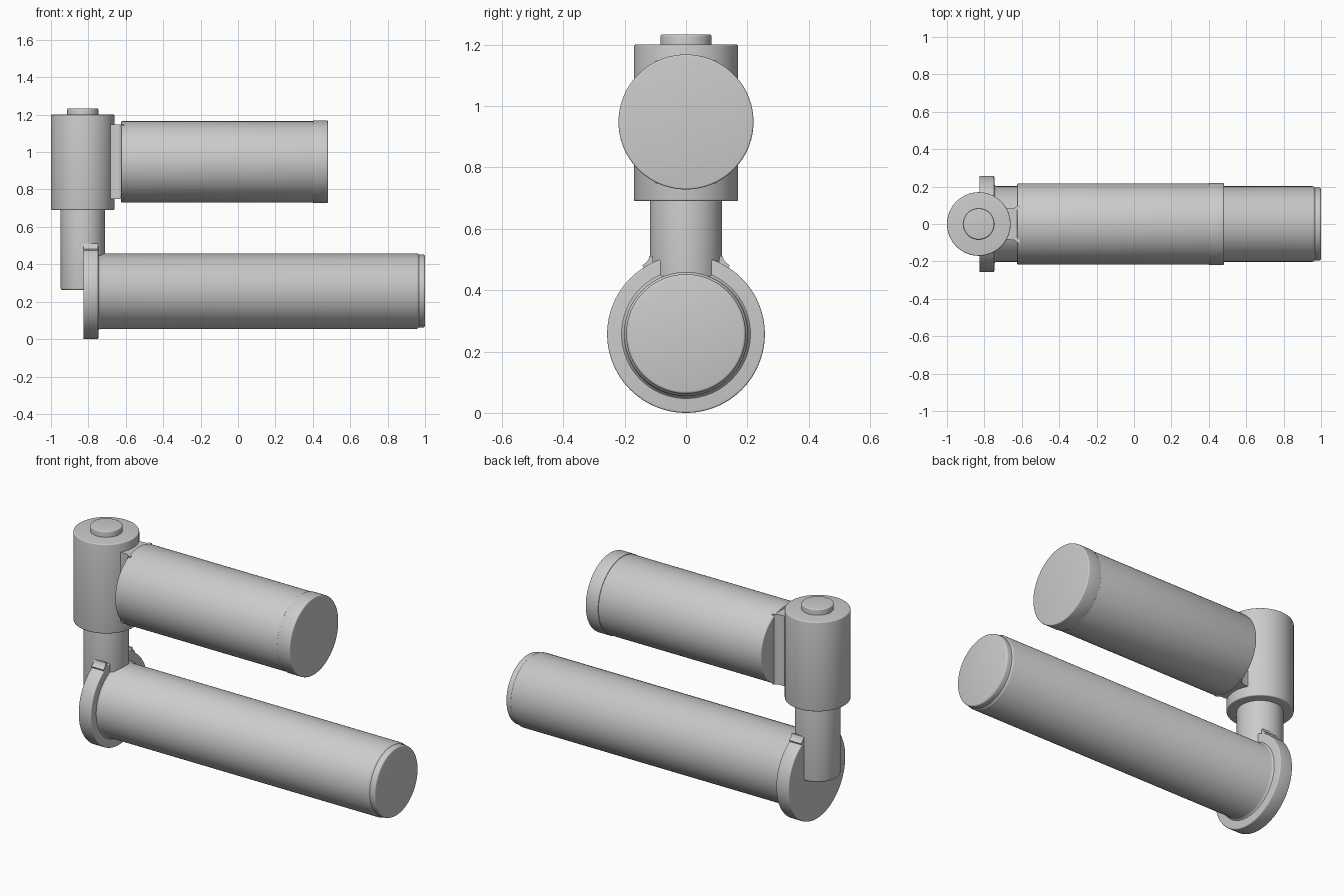
import bpy, bmesh
from math import cos, sin, pi, radians

if "Cube" in bpy.data.objects:
    bpy.data.objects.remove(bpy.data.objects["Cube"])

SEGS = 96


def finish(name, bm):
    bmesh.ops.recalc_face_normals(bm, faces=bm.faces)
    me = bpy.data.meshes.new(name)
    bm.to_mesh(me)
    bm.free()
    ob = bpy.data.objects.new(name, me)
    bpy.context.collection.objects.link(ob)
    bpy.ops.object.select_all(action='DESELECT')
    ob.select_set(True)
    bpy.context.view_layer.objects.active = ob
    bpy.ops.object.shade_smooth_by_angle(angle=radians(32))
    return ob


def fillet(t, r, dt, dr, n=4):
    """Rounded outer corner at (t, r), ordered along increasing t.
    dt > 0: start end of the body, dt < 0: far end."""
    pts = []
    for i in range(n + 1):
        a = i / n * pi / 2
        if dt > 0:
            pts.append((t + dt * (1 - sin(a)), r - dr * (1 - cos(a))))
        else:
            pts.append((t + dt * (1 - sin(a)), r - dr * (1 - cos(a))))
    return pts[::-1] if dt > 0 else pts


def turned(name, profile, axis, centre):
    """Solid of revolution from (position along axis, radius) pairs."""
    bm = bmesh.new()
    rings = []
    for t, r in profile:
        ring = []
        for i in range(SEGS):
            a = 2 * pi * i / SEGS
            u, v = r * cos(a), r * sin(a)
            p = (t, centre[0] + u, centre[1] + v) if axis == 'X' else (centre[0] + u, centre[1] + v, t)
            ring.append(bm.verts.new(p))
        rings.append(ring)
    for a, b in zip(rings, rings[1:]):
        for i in range(SEGS):
            j = (i + 1) % SEGS
            bm.faces.new((a[i], a[j], b[j], b[i]))
    bm.faces.new(rings[0])
    bm.faces.new(rings[-1])
    return finish(name, bm)


def rod(a, b, r, ea, eb):
    """Profile of a plain rod with rounded edges at both ends."""
    for_start = [(t, q) for t, q in fillet(a, r, ea, ea)]
    for_start.sort()
    return for_start + sorted(fillet(b, r, -eb, eb), key=lambda p: (p[0], -p[1]))


HX = -0.83           # hinge axis
LOW, HIGH = 0.257, 0.948   # heights of the two horizontal cylinders

# Vertical hinge: barrel, pin head and post
turned("hinge_barrel", rod(0.69, 1.20, 0.17, 0.006, 0.006), 'Z', (HX, 0))
turned("hinge_pin_head", rod(1.15, 1.233, 0.083, 0.004, 0.006), 'Z', (HX, 0))
turned("hinge_post", rod(0.262, 0.75, 0.118, 0.010, 0.004), 'Z', (HX, 0))

# Lower spindle: flange, small root fillet, shaft and stepped end
turned("spindle_flange", rod(-0.827, -0.747, 0.257, 0.006, 0.006), 'X', (0, LOW))
shaft = [(-0.76, 0.21), (-0.747, 0.21), (-0.742, 0.205), (-0.735, 0.202),
         (0.955, 0.202), (0.963, 0.199), (0.967, 0.195)]
turned("spindle_shaft", shaft + sorted(fillet(1.0, 0.195, -0.012, 0.008)), 'X', (0, LOW))

# Upper cylinder with its slightly wider end cap
turned("upper_cylinder", rod(-0.625, 0.41, 0.217, 0.006, 0.002), 'X', (0, HIGH))
turned("upper_end_cap", rod(0.40, 0.481, 0.22, 0.002, 0.006), 'X', (0, HIGH))

# Web joining the barrel to the upper cylinder, flared at both ends
side = [(-0.74, 0.083), (-0.675, 0.083), (-0.645, 0.085), (-0.632, 0.090),
        (-0.625, 0.099), (-0.61, 0.099)]
outline = side + [(x, -y) for x, y in reversed(side)]
bm = bmesh.new()
base = bm.faces.new([bm.verts.new((x, y, HIGH - 0.2)) for x, y in outline])
top = bmesh.ops.extrude_face_region(bm, geom=[base])
bmesh.ops.translate(bm, vec=(0, 0, 0.4),
                    verts=[v for v in top['geom'] if isinstance(v, bmesh.types.BMVert)])
finish("hinge_web", bm)

# Curved gussets blending the post into the flange rim
for s, label in ((1, "back"), (-1, "front")):
    pts = [(0.110, 0.512), (0.119, 0.512), (0.122, 0.500), (0.130, 0.490),
           (0.142, 0.481), (0.125, 0.44), (0.10, 0.44)]
    bm = bmesh.new()
    face = bm.faces.new([bm.verts.new((-0.825, s * y, z)) for y, z in pts])
    ext = bmesh.ops.extrude_face_region(bm, geom=[face])
    bmesh.ops.translate(bm, vec=(0.076, 0, 0),
                        verts=[v for v in ext['geom'] if isinstance(v, bmesh.types.BMVert)])
    finish("post_gusset_" + label, bm)
